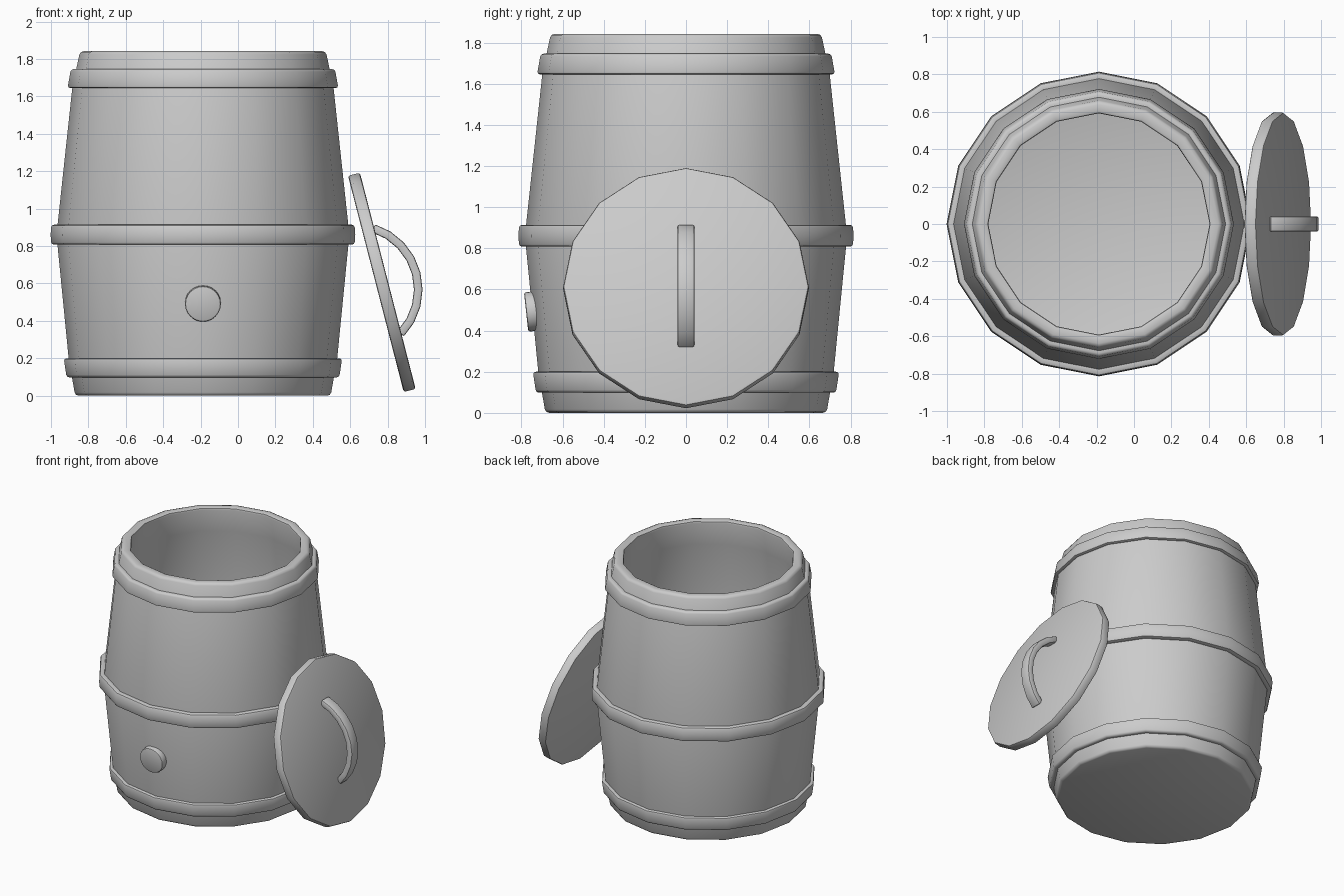
import bpy, bmesh
from math import sin, cos, pi, radians
from mathutils import Matrix, Vector

if "Cube" in bpy.data.objects:
    bpy.data.objects.remove(bpy.data.objects["Cube"])

SIDES = 16
CX = -0.1875          # barrel axis


def finish(bm, name, bevel, matrix=Matrix()):
    """Round the hard edges, place the part and shade it smooth by angle."""
    bmesh.ops.recalc_face_normals(bm, faces=bm.faces)
    hard = [e for e in bm.edges if e.calc_face_angle(0) > radians(35)]
    bmesh.ops.bevel(bm, geom=hard, offset=bevel, segments=2, profile=0.5,
                    affect='EDGES', clamp_overlap=True)
    bm.transform(matrix)
    mesh = bpy.data.meshes.new(name)
    bm.to_mesh(mesh)
    bm.free()
    ob = bpy.data.objects.new(name, mesh)
    bpy.context.collection.objects.link(ob)
    bpy.ops.object.select_all(action='DESELECT')
    ob.select_set(True)
    bpy.context.view_layer.objects.active = ob
    bpy.ops.object.shade_smooth_by_angle(angle=radians(40))
    return ob


def lathe(name, profile, bevel, ring=False, sides=SIDES, matrix=Matrix()):
    """Revolve (radius, z) points; a ring closes on itself, otherwise cap both ends."""
    bm = bmesh.new()
    rows = [[bm.verts.new((r * cos(2 * pi * i / sides), r * sin(2 * pi * i / sides), z))
             for i in range(sides)] for r, z in profile]
    pairs = list(zip(rows, rows[1:])) + ([(rows[-1], rows[0])] if ring else [])
    for a, b in pairs:
        for i in range(sides):
            j = (i + 1) % sides
            bm.faces.new((a[i], a[j], b[j], b[i]))
    if not ring:
        bm.faces.new(rows[0])
        bm.faces.new(rows[-1])
    return finish(bm, name, bevel, matrix)


axis = Matrix.Translation((CX, 0, 0))

# Hollow barrel body: outside, over the rim, down the inside to the floor
outer = [(0.683, 0.0), (0.718, 0.2), (0.783, 0.86), (0.698, 1.65), (0.657, 1.842)]
inner = [(0.588, 1.842), (0.63, 1.65), (0.715, 0.86), (0.65, 0.2), (0.637, 0.07)]
lathe("barrel_body", outer + inner, 0.018, matrix=axis)

# Three hoops
hoops = {
    "lower_hoop": [(0.729, 0.098), (0.744, 0.2)],
    "middle_hoop": [(0.811, 0.808), (0.8145, 0.86), (0.811, 0.914)],
    "upper_hoop": [(0.724, 1.645), (0.706, 1.746)],
}
for name, prof in hoops.items():
    back = [(r - 0.055, z) for r, z in reversed(prof)]
    lathe(name, prof + back, 0.014, ring=True, matrix=axis)

# Bung plug on the front, square to the sloping wall
plug = (Matrix.Translation((CX, -0.777, 0.49))
        @ Matrix.Rotation(radians(90 + 6.2), 4, 'X'))
lathe("bung_plug", [(0.096, -0.07), (0.096, 0.0)], 0.01, sides=24, matrix=plug)

# Lid leaning on the right: local +z is its outward normal, local -x its upper end
lean = (Matrix.Translation((0.769, 0, 0.606))
        @ Matrix.Rotation(radians(90 - 14.45), 4, 'Y'))
lathe("lid", [(0.597, -0.033), (0.597, 0.033)], 0.012, matrix=lean)

# Curved strap handle on the lid
bm = bmesh.new()
R, half, steps = 0.343, radians(58), 8
sections = []
for k in range(steps + 1):
    a = -half + 2 * half * k / steps
    d = Vector((sin(a), 0, cos(a)))
    c = Vector((0, 0, 0.19 - R))
    sections.append([bm.verts.new(c + d * (R + h) + Vector((0, y, 0)))
                     for h, y in ((-0.023, -0.041), (0.023, -0.041),
                                  (0.023, 0.041), (-0.023, 0.041))])
for a, b in zip(sections, sections[1:]):
    for i in range(4):
        j = (i + 1) % 4
        bm.faces.new((a[i], a[j], b[j], b[i]))
bm.faces.new(sections[0])
bm.faces.new(sections[-1])
finish(bm, "lid_handle", 0.01, lean)
